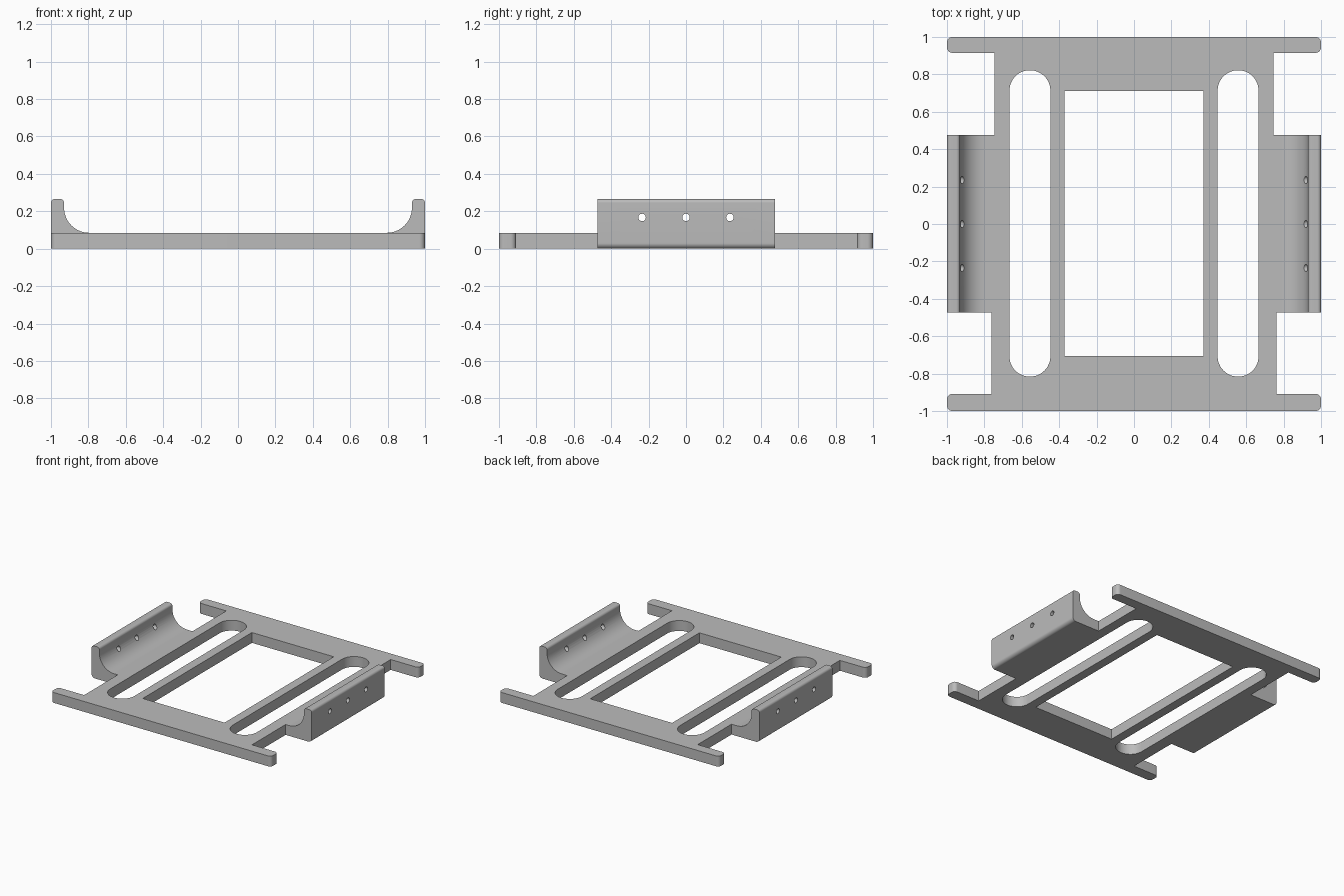
import bpy, bmesh, math
from mathutils import Vector

cube = bpy.data.objects.get("Cube")
if cube:
    bpy.data.objects.remove(cube, do_unlink=True)

grey = bpy.data.materials.new("plain grey")
grey.use_nodes = True
grey.diffuse_color = (0.5, 0.5, 0.5, 1)
grey.node_tree.nodes["Principled BSDF"].inputs["Base Color"].default_value = (0.5, 0.5, 0.5, 1)


def rounded(corners, steps=12):
    """Closed outline from (x, y, radius) right-angle corners."""
    out = []
    for i, (x, y, r) in enumerate(corners):
        p = Vector((x, y))
        if not r:
            out.append(p)
            continue
        before = (Vector(corners[i - 1][:2]) - p).normalized()
        after = (Vector(corners[(i + 1) % len(corners)][:2]) - p).normalized()
        centre = p + r * (before + after)
        for k in range(steps + 1):
            t = math.pi / 2 * k / steps
            out.append(centre - r * (math.cos(t) * after + math.sin(t) * before))
    return out


def rect(x0, x1, y0, y1, r=0):
    return rounded([(x0, y0, r), (x1, y0, r), (x1, y1, r), (x0, y1, r)])


def prism(name, outlines, depth, location, rotation=(0, 0, 0)):
    """Extrude outlines (inner ones become holes) into a clean mesh."""
    curve = bpy.data.curves.new(name, 'CURVE')
    curve.dimensions = '2D'
    curve.fill_mode = 'BOTH'
    curve.extrude = depth / 2
    for pts in outlines:
        spline = curve.splines.new('POLY')
        spline.points.add(len(pts) - 1)
        for sp, p in zip(spline.points, pts):
            sp.co = (p.x, p.y, 0, 1)
        spline.use_cyclic_u = True
    temp = bpy.data.objects.new(name + " curve", curve)
    bpy.context.collection.objects.link(temp)
    mesh = bpy.data.meshes.new_from_object(
        temp.evaluated_get(bpy.context.evaluated_depsgraph_get()))
    bpy.data.objects.remove(temp, do_unlink=True)
    bm = bmesh.new()
    bm.from_mesh(mesh)
    bmesh.ops.remove_doubles(bm, verts=bm.verts, dist=0.0002)
    bmesh.ops.recalc_face_normals(bm, faces=bm.faces)
    bm.to_mesh(mesh)
    bm.free()
    mesh.name = name
    mesh.materials.clear()
    mesh.materials.append(grey)
    obj = bpy.data.objects.new(name, mesh)
    obj.location = location
    obj.rotation_euler = rotation
    bpy.context.collection.objects.link(obj)
    return obj


def activate(obj):
    bpy.ops.object.select_all(action='DESELECT')
    obj.select_set(True)
    bpy.context.view_layer.objects.active = obj


THICK = 0.085
JOIN = 0.795          # where the plate meets the side rails
BACK, FRONT = 0.476, -0.472

# Base plate: end bars, waist, side tabs, slots and window
half = [(1, -1, 0.03), (1, -0.908, 0.03), (0.763, -0.908, 0), (0.763, FRONT, 0),
        (JOIN, FRONT, 0), (JOIN, BACK, 0), (0.747, BACK, 0), (0.747, 0.915, 0),
        (1, 0.915, 0.03), (1, 1, 0.03)]
outline = rounded(half + [(-x, y, r) for x, y, r in reversed(half)])
slots = [rect(min(s * 0.447, s * 0.666), max(s * 0.447, s * 0.666), -0.816, 0.822, 0.109)
         for s in (-1, 1)]
window = rect(-0.372, 0.372, -0.706, 0.712)
parts = [prism("base_plate", [outline, window] + slots, THICK, (0, 0, THICK / 2))]

# Side rails: upright walls with a hollow fillet and three screw holes
rail = [(JOIN, 0, 0), (1, 0, 0.03), (1, 0.265, 0.02), (0.93, 0.265, 0.02),
        (0.93, THICK, 0.134), (JOIN, THICK, 0)]
for side, s in (("left", 1), ("right", -1)):
    profile = rounded([(s * x, z, r) for x, z, r in rail])
    obj = prism(side + "_rail", [profile], BACK - FRONT,
                (0, (BACK + FRONT) / 2, 0), (math.pi / 2, 0, 0))
    for y in (-0.235, 0, 0.235):
        bpy.ops.mesh.primitive_cylinder_add(vertices=24, radius=0.02, depth=0.4,
                                            location=(s, y, 0.167),
                                            rotation=(0, math.pi / 2, 0))
        cutter = bpy.context.object
        cutter.hide_render = True
        cutter.data.materials.append(grey)
        mod = obj.modifiers.new("screw hole", 'BOOLEAN')
        mod.operation = 'DIFFERENCE'
        mod.solver = 'EXACT'
        mod.object = cutter
        activate(obj)
        bpy.ops.object.modifier_apply(modifier=mod.name)
        bpy.data.objects.remove(cutter, do_unlink=True)
    parts.append(obj)

for obj in parts:
    activate(obj)
    bpy.ops.object.shade_smooth_by_angle(angle=math.radians(30))
